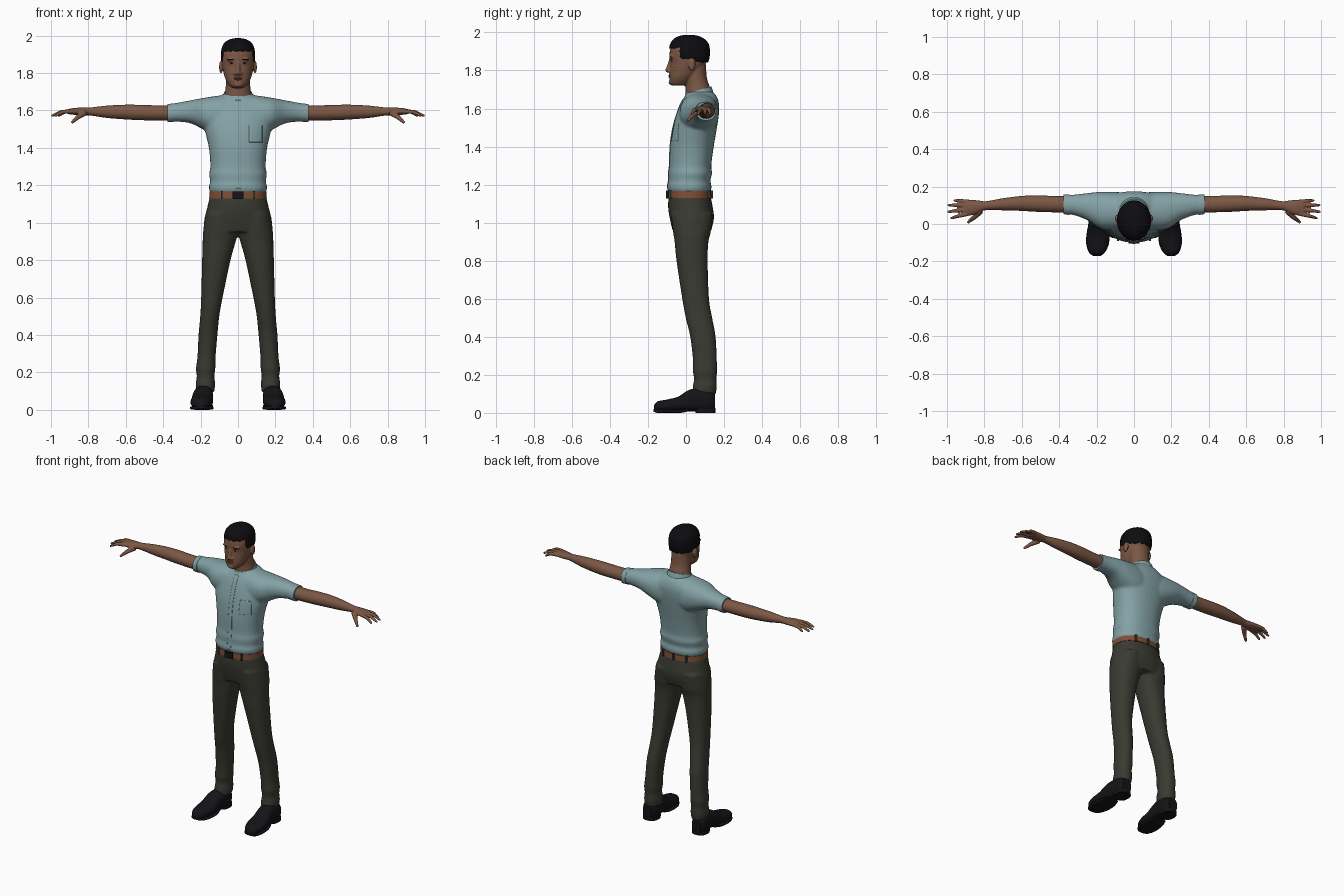
import bpy, bmesh, math
from mathutils import Vector, Matrix

cube = bpy.data.objects.get("Cube")
if cube:
    bpy.data.objects.remove(cube)


def material(name, r, g, b):
    m = bpy.data.materials.new(name)
    m.use_nodes = True
    m.diffuse_color = (r, g, b, 1)
    node = m.node_tree.nodes["Principled BSDF"]
    node.inputs["Base Color"].default_value = (r, g, b, 1)
    node.inputs["Roughness"].default_value = 0.8
    return m


SKIN = material("brown skin", .2, .095, .058)
LIPS = material("lip", .15, .065, .05)
HAIR = material("black hair", .004, .004, .005)
SHIRT = material("pale blue cloth", .23, .36, .38)
CLOTH = material("dark olive cloth", .042, .042, .032)
BELT = material("tan leather", .21, .075, .035)
BLACK = material("black leather", .007, .007, .009)
WHITE = material("eye white", .35, .3, .27)


def spline(rows, t):
    """Catmull-Rom value through rows at t."""
    i = min(int(t), len(rows) - 2)
    f = t - i
    p = [rows[max(0, min(len(rows) - 1, i + k))] for k in (-1, 0, 1, 2)]
    return [b + .5 * f * (c - a + f * (2 * a - 5 * b + 4 * c - d + f * (3 * (b - c) + d - a)))
            for a, b, c, d in zip(*p)]


def skin_rings(bm, rings, caps=True):
    loops = [[bm.verts.new(p) for p in ring] for ring in rings]
    n = len(loops[0])
    for a, b in zip(loops, loops[1:]):
        for i in range(n):
            bm.faces.new((a[i], a[(i + 1) % n], b[(i + 1) % n], b[i]))
    if caps:
        bm.faces.new(loops[0])
        bm.faces.new(loops[-1])


def loft(bm, axis, rows, sides=32, steps=5, power=1.0, shear=0, both=False, caps=True):
    """Rows are (position on axis, min a, max a, min b, max b)."""
    order = {"z": (2, 0, 1), "x": (0, 1, 2), "y": (1, 0, 2)}[axis]
    for side in ((1, -1) if both else (1,)):
        rings = []
        for s in range((len(rows) - 1) * steps + 1):
            pos, a0, a1, b0, b1 = spline(rows, s / steps)
            ring = []
            for k in range(sides):
                u = 2 * math.pi * k / sides
                c, n = (math.copysign(abs(w) ** power, w) for w in (math.cos(u), math.sin(u)))
                p = Vector()
                p[order[0]] = pos
                p[order[1]] = (a0 + a1) / 2 + (a1 - a0) / 2 * c
                p[order[2]] = (b0 + b1) / 2 + (b1 - b0) / 2 * n
                p.z += shear * (p.y - .06)
                p.x *= side
                ring.append(p)
            rings.append(ring)
        skin_rings(bm, rings, caps)


def tube(bm, points, radii, both=True, sides=12):
    """Round tapered limb through points."""
    for side in ((1, -1) if both else (1,)):
        pts = [Vector((x * side, y, z)) for x, y, z in points]
        rings = []
        for i, p in enumerate(pts):
            d = pts[min(i + 1, len(pts) - 1)] - pts[max(i - 1, 0)]
            q = d.to_track_quat("Z", "Y")
            rings.append([p + q @ Vector((math.cos(k * math.tau / sides), math.sin(k * math.tau / sides), 0)) * radii[i]
                          for k in range(sides)])
        skin_rings(bm, rings)
        ball(bm, points[-1], (radii[-1],) * 3, side)


def ball(bm, centre, size, side=1):
    c = Vector(centre)
    c.x *= side
    m = Matrix.Translation(c) @ Matrix.Diagonal((*size, 1))
    bmesh.ops.create_uvsphere(bm, u_segments=20, v_segments=12, radius=1, matrix=m)


def balls(bm, centre, size):
    for side in (1, -1):
        ball(bm, centre, size, side)


def box(bm, centre, size):
    bmesh.ops.create_cube(bm, size=1, matrix=Matrix.Translation(centre) @ Matrix.Diagonal((*size, 1)))


def finish(name, bm, mat, voxel=0, smooth=0, angle=50):
    bmesh.ops.recalc_face_normals(bm, faces=bm.faces)
    me = bpy.data.meshes.new(name)
    bm.to_mesh(me)
    bm.free()
    ob = bpy.data.objects.new(name, me)
    bpy.context.collection.objects.link(ob)
    me.materials.append(mat)
    bpy.ops.object.select_all(action="DESELECT")
    ob.select_set(True)
    bpy.context.view_layer.objects.active = ob
    if voxel:
        r = ob.modifiers.new("fuse", "REMESH")
        r.mode, r.voxel_size, r.use_smooth_shade = "VOXEL", voxel, True
        s = ob.modifiers.new("soften", "SMOOTH")
        s.factor, s.iterations = .5, smooth
    else:
        bpy.ops.object.shade_smooth_by_angle(angle=math.radians(angle))
    return ob


# Shirt: torso and short sleeves fused together
bm = bmesh.new()
loft(bm, "z", [(1.16, -.15, .15, -.093, .128), (1.19, -.156, .156, -.1, .135), (1.22, -.149, .149, -.093, .128),
               (1.26, -.155, .155, -.094, .137), (1.3, -.148, .148, -.088, .133), (1.4, -.156, .156, -.085, .146),
               (1.5, -.178, .178, -.07, .163), (1.58, -.185, .185, -.047, .174), (1.63, -.16, .16, -.027, .173),
               (1.67, -.105, .105, -.002, .158), (1.69, -.075, .075, .01, .138)], power=.88)
loft(bm, "x", [(.04, -.03, .165, 1.46, 1.685), (.1, -.035, .172, 1.46, 1.68), (.18, -.025, .172, 1.495, 1.668),
               (.25, .02, .165, 1.53, 1.655), (.32, .047, .157, 1.54, 1.642), (.375, .055, .155, 1.539, 1.633)],
     both=True, power=.9)
shirt = finish("shirt", bm, SHIRT, .008, 8)

# Collar, sleeve hems
bm = bmesh.new()
loft(bm, "z", [(1.655, -.088, .088, -.014, .145), (1.68, -.079, .079, -.008, .138), (1.695, -.074, .074, -.003, .133)],
     shear=.3)
finish("shirt_collar", bm, SHIRT)
bm = bmesh.new()
loft(bm, "x", [(.345, .048, .158, 1.538, 1.638), (.378, .053, .157, 1.537, 1.634)], both=True, power=.9)
finish("sleeve_hems", bm, SHIRT)

# Button placket and chest pocket laid on the shirt
for name, x0, x1, z0, z1 in (("shirt_placket", -.014, .014, 1.18, 1.655), ("chest_pocket", .06, .13, 1.43, 1.52)):
    bm = bmesh.new()
    bmesh.ops.create_grid(bm, x_segments=8, y_segments=40, size=.5)
    for v in bm.verts:
        v.co = ((x0 + x1) / 2 + v.co.x * (x1 - x0), -.3, (z0 + z1) / 2 + v.co.y * (z1 - z0))
    ob = finish(name, bm, SHIRT)
    w = ob.modifiers.new("lay", "SHRINKWRAP")
    w.target, w.wrap_method, w.offset = shirt, "PROJECT", .002
    w.use_project_y, w.use_negative_direction, w.use_positive_direction = True, False, True
    ob.modifiers.new("thickness", "SOLIDIFY").thickness = .004

# Trousers: pelvis and legs fused together
bm = bmesh.new()
loft(bm, "z", [(1.14, -.151, .151, -.092, .129), (1.08, -.165, .165, -.094, .141), (1.02, -.18, .18, -.085, .147),
               (.95, -.186, .186, -.068, .13)], power=.9)
loft(bm, "z", [(1.05, .01, .17, -.08, .14), (.95, .002, .187, -.068, .13), (.9, .012, .189, -.06, .118),
               (.8, .04, .192, -.05, .114), (.6, .082, .197, -.02, .121), (.5, .1, .202, -.002, .138),
               (.4, .11, .211, .022, .156), (.28, .12, .217, .036, .162), (.22, .121, .225, .036, .164),
               (.18, .127, .22, .042, .16), (.14, .122, .226, .036, .162), (.095, .127, .222, .032, .157)],
     both=True, power=.9)
finish("trousers", bm, CLOTH, .008, 6)

# Belt with loops and buckle
bm = bmesh.new()
loft(bm, "z", [(1.13, -.154, .154, -.097, .134), (1.166, -.152, .152, -.096, .132)], sides=64, steps=1, power=.88)
finish("belt", bm, BELT)
bm = bmesh.new()
for x, y in ((.085, -.083), (-.085, -.083), (.085, .12), (-.085, .12), (0, .133)):
    box(bm, (x, y, 1.148), (.012, .016, .044))
finish("belt_loops", bm, CLOTH)
bm = bmesh.new()
box(bm, (0, -.097, 1.147), (.06, .014, .042))
finish("belt_buckle", bm, BLACK)

# Shoes: upper, sole and heel
bm = bmesh.new()
loft(bm, "y", [(-.168, .18, .218, .014, .04), (-.15, .157, .239, .008, .06), (-.1, .137, .253, .008, .07),
               (-.04, .134, .25, .008, .086), (.01, .135, .243, .008, .118), (.06, .133, .235, .008, .13),
               (.12, .135, .231, .008, .122), (.153, .152, .216, .012, .1)], both=True, power=.8)
finish("shoe_uppers", bm, BLACK)
bm = bmesh.new()
loft(bm, "y", [(-.17, .178, .22, .006, .02), (-.15, .154, .242, 0, .02), (-.1, .133, .256, 0, .02),
               (-.03, .133, .25, 0, .02), (.02, .145, .235, .01, .02)], both=True, power=.5)
loft(bm, "z", [(0, .134, .233, .05, .156), (.025, .134, .233, .045, .156)], both=True, steps=1, power=.8)
finish("shoe_soles", bm, BLACK)

# Arms and hands
bm = bmesh.new()
loft(bm, "x", [(.33, .06, .15, 1.547, 1.628), (.42, .062, .15, 1.546, 1.627), (.52, .065, .153, 1.548, 1.63),
               (.6, .07, .15, 1.552, 1.631), (.7, .073, .138, 1.56, 1.626), (.79, .074, .122, 1.573, 1.616),
               (.83, .06, .126, 1.574, 1.615), (.87, .046, .13, 1.576, 1.614), (.91, .044, .13, 1.581, 1.607)],
     both=True)
for y0, y1, tip in ((.12, .126, .958), (.1, .101, .99), (.077, .066, .992), (.054, .032, .975)):
    tube(bm, [(.89, y0, 1.595), ((.9 + tip) / 2, (y0 + y1) / 2, 1.592), (tip, y1, 1.573)], (.012, .0105, .007))
tube(bm, [(.82, .07, 1.588), (.855, .035, 1.565), (.885, .011, 1.538)], (.018, .013, .008))
finish("arms_and_hands", bm, SKIN, .004, 3)

# Head, neck, nose, brows and ears
bm = bmesh.new()
loft(bm, "z", [(1.72, -.03, .03, -.074, .0), (1.735, -.048, .048, -.084, .02), (1.765, -.066, .066, -.088, .05),
               (1.8, -.077, .077, -.086, .085), (1.84, -.085, .085, -.083, .105), (1.88, -.088, .088, -.087, .115),
               (1.92, -.085, .085, -.08, .116), (1.955, -.065, .065, -.055, .092), (1.975, -.03, .03, -.015, .05)],
     power=.95)
loft(bm, "z", [(1.64, -.082, .082, -.002, .145), (1.71, -.068, .068, -.002, .126), (1.76, -.064, .064, -.005, .11),
               (1.83, -.064, .064, -.005, .105)])
tube(bm, [(0, -.078, 1.86), (0, -.088, 1.825), (0, -.096, 1.802)], (.01, .011, .013), both=False)
balls(bm, (.015, -.086, 1.797), (.011, .014, .009))
balls(bm, (.035, -.074, 1.872), (.026, .012, .008))
balls(bm, (.091, .03, 1.832), (.01, .02, .033))
ball(bm, (0, -.076, 1.738), (.024, .016, .014))
finish("head_and_neck", bm, SKIN, .004, 4)

# Hair cap, cut back above the forehead and temples
bm = bmesh.new()
loft(bm, "z", [(1.835, -.075, .075, -.07, .112), (1.86, -.089, .089, -.083, .122), (1.9, -.0915, .0915, -.09, .126),
               (1.94, -.085, .085, -.083, .119), (1.968, -.066, .066, -.062, .094), (1.983, -.035, .035, -.03, .06),
               (1.987, -.006, .006, .005, .022)], sides=64, steps=8)


def is_bare(p):
    edge = 1.918 if p.y < -.03 else 1.862 if p.y < .05 else 1.845
    return p.z < edge + .004 * math.sin(p.x * 190)


bare = [f for f in bm.faces if is_bare(f.calc_center_median())]
bmesh.ops.delete(bm, geom=bare, context="FACES")
hair = finish("hair", bm, HAIR)
hair.modifiers.new("thickness", "SOLIDIFY").thickness = .01

# Eyes, brows and mouth
bm = bmesh.new()
balls(bm, (.034, -.07, 1.853), (.014, .0085, .005))
finish("eye_whites", bm, WHITE)
bm = bmesh.new()
balls(bm, (.034, -.0755, 1.853), (.006, .005, .0052))
balls(bm, (.036, -.081, 1.8725), (.019, .006, .0028))
finish("irises_and_brows", bm, HAIR)
bm = bmesh.new()
ball(bm, (0, -.0845, 1.774), (.024, .008, .0045))
ball(bm, (0, -.0845, 1.766), (.02, .008, .005))
finish("lips", bm, LIPS)
